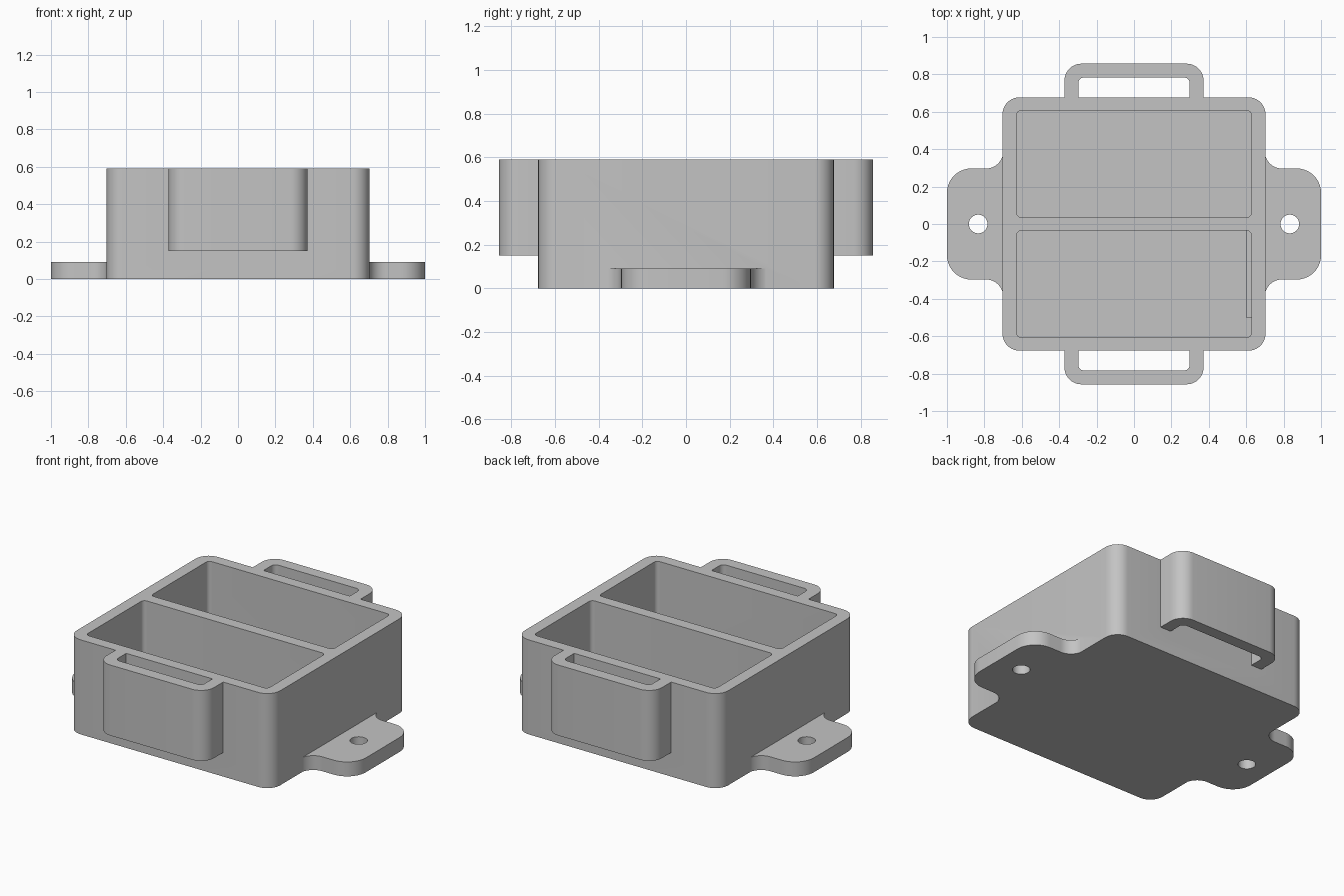
import bpy
import bmesh
from math import radians, tan, pi, atan2
from mathutils import Vector

cube = bpy.data.objects.get("Cube")
if cube:
    bpy.data.objects.remove(cube, do_unlink=True)

# Single grey plastic
grey = bpy.data.materials.new("grey plastic")
grey.use_nodes = True
colour = (0.55, 0.55, 0.55, 1)
grey.diffuse_color = colour
grey.node_tree.nodes["Principled BSDF"].inputs["Base Color"].default_value = colour

HEIGHT, FLOOR = 0.59, 0.08
HALF_X, HALF_Y = 0.703, 0.677


def fillet(corners, steps=10):
    """Round each (x, y, radius) corner of an outline, convex or concave."""
    out = []
    for i, (x, y, r) in enumerate(corners):
        p = Vector((x, y))
        if r == 0:
            out.append(p)
            continue
        a = (Vector(corners[i - 1][:2]) - p).normalized()
        b = (Vector(corners[(i + 1) % len(corners)][:2]) - p).normalized()
        half = a.angle(b) / 2
        start, end = p + a * r / tan(half), p + b * r / tan(half)
        centre = p + (a + b).normalized() * (r**2 + (r / tan(half))**2) ** 0.5
        u, v = start - centre, end - centre
        t0 = atan2(u.y, u.x)
        sweep = (atan2(v.y, v.x) - t0 + pi) % (2 * pi) - pi
        for k in range(steps + 1):
            t = t0 + sweep * k / steps
            out.append(centre + Vector((r, 0)) @ rotation(-t))
    return out


def rotation(t):
    from mathutils import Matrix
    return Matrix.Rotation(t, 2)


def prism(name, corners, z0, z1):
    """Extrude a filleted outline from z0 to z1."""
    bm = bmesh.new()
    face = bm.faces.new([bm.verts.new((p.x, p.y, z0)) for p in fillet(corners)])
    top = bmesh.ops.extrude_face_region(bm, geom=[face])["geom"]
    for v in top:
        if isinstance(v, bmesh.types.BMVert):
            v.co.z = z1
    bmesh.ops.recalc_face_normals(bm, faces=bm.faces)
    mesh = bpy.data.meshes.new(name)
    bm.to_mesh(mesh)
    bm.free()
    mesh.materials.append(grey)
    obj = bpy.data.objects.new(name, mesh)
    bpy.context.collection.objects.link(obj)
    return obj


def rect(x0, x1, y0, y1, r):
    return [(x0, y0, r), (x1, y0, r), (x1, y1, r), (x0, y1, r)]


def combine(target, tool, operation):
    """Apply a boolean and discard the tool."""
    mod = target.modifiers.new("join", "BOOLEAN")
    mod.operation, mod.solver, mod.object = operation, "EXACT", tool
    bpy.context.view_layer.objects.active = target
    bpy.ops.object.modifier_apply(modifier=mod.name)
    bpy.data.objects.remove(tool, do_unlink=True)


# Rounded box body
box = prism("twin_compartment_box", rect(-HALF_X, HALF_X, -HALF_Y, HALF_Y, 0.09), 0, HEIGHT)

for s in (-1, 1):
    # Strap loop with a slot along the wall
    y = sorted((s * 0.65, s * 0.857))
    outline = [(px, py, 0.09 if abs(py) > 0.8 else 0)
               for px, py, _ in rect(-0.372, 0.372, *y, 0)]
    combine(box, prism("strap_loop", outline, 0.15, HEIGHT), "UNION")
    y = sorted((s * HALF_Y, s * 0.783))
    outline = [(px, py, 0.03 if abs(py) > 0.7 else 0)
               for px, py, _ in rect(-0.298, 0.298, *y, 0)]
    combine(box, prism("strap_slot", outline, 0.1, 0.7), "DIFFERENCE")

    # Mounting ear flared into the wall, with a screw hole
    side = [(0.6, 0.5, 0), (0.7, 0.5, 0), (0.7, 0.297, 0.09), (1, 0.297, 0.13)]
    outline = [(s * px, py, r) for px, py, r in side]
    outline += [(px, -py, r) for px, py, r in reversed(outline)]
    combine(box, prism("mounting_ear", outline, 0, 0.09), "UNION")
    hx = s * 0.833
    hole = rect(hx - 0.05, hx + 0.05, -0.05, 0.05, 0.0499)
    combine(box, prism("screw_hole", hole, -0.1, 0.2), "DIFFERENCE")

    # Compartment on each side of the divider
    y = sorted((s * 0.036, s * 0.606))
    combine(box, prism("compartment", rect(-0.628, 0.628, *y, 0.025), FLOOR, 0.8), "DIFFERENCE")

# Smooth the rounded corners, keep the edges sharp
bpy.ops.object.select_all(action="DESELECT")
box.select_set(True)
bpy.context.view_layer.objects.active = box
bpy.ops.object.shade_smooth_by_angle(angle=radians(30))
